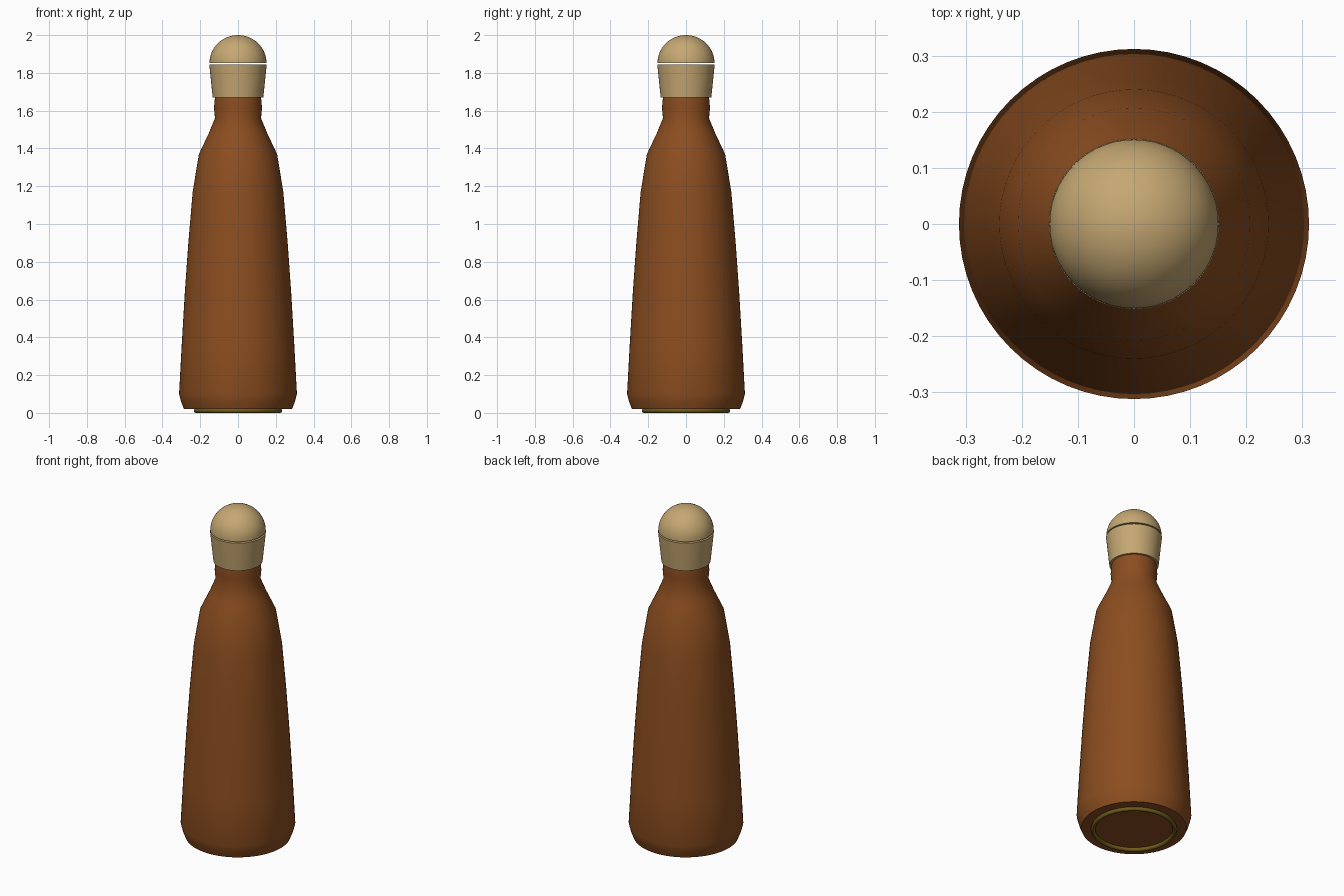
import bpy, math

if "Cube" in bpy.data.objects:
    bpy.data.objects.remove(bpy.data.objects["Cube"])


def material(name, color):
    m = bpy.data.materials.new(name)
    m.diffuse_color = (*color, 1)
    m.use_nodes = True
    m.node_tree.nodes["Principled BSDF"].inputs["Base Color"].default_value = m.diffuse_color
    return m


def lathe(name, profile, mat, n=64, angle=35):
    """Revolve (radius, z) points around z; radius 0 becomes a pole."""
    verts, faces, rings = [], [], []
    for r, z in profile:
        count = 1 if r == 0 else n
        rings.append(range(len(verts), len(verts) + count))
        verts += [(r * math.cos(2 * math.pi * i / n), r * math.sin(2 * math.pi * i / n), z)
                  for i in range(count)]
    for a, b in zip(rings, rings[1:]):
        for i in range(n):
            j = (i + 1) % n
            loop = [a[i % len(a)], a[j % len(a)], b[j % len(b)], b[i % len(b)]]
            faces.append(list(dict.fromkeys(loop)))
    mesh = bpy.data.meshes.new(name)
    mesh.from_pydata(verts, [], faces)
    mesh.materials.append(mat)
    obj = bpy.data.objects.new(name, mesh)
    bpy.context.collection.objects.link(obj)
    bpy.ops.object.select_all(action='DESELECT')
    obj.select_set(True)
    bpy.context.view_layer.objects.active = obj
    bpy.ops.object.shade_smooth_by_angle(angle=math.radians(angle))
    return obj


glaze = material("brown_glaze", (0.26, 0.075, 0.014))
cork = material("cork", (0.56, 0.39, 0.17))
olive = material("olive_ring", (0.16, 0.11, 0.01))

# Bottle body with shoulder and neck
lathe("bottle_body", [
    (0, 0.022), (0.22, 0.02), (0.286, 0.02), (0.301, 0.058), (0.312, 0.10),
    (0.298, 0.36), (0.282, 0.63), (0.263, 0.90), (0.24, 1.17), (0.207, 1.37),
    (0.155, 1.48), (0.122, 1.56), (0.127, 1.615), (0.122, 1.67), (0, 1.67)], glaze)

# Tapered stopper collar
lathe("stopper_collar", [(0, 1.67), (0.134, 1.67), (0.152, 1.844), (0, 1.844)], cork)

# Domed stopper top, separated by a thin gap
dome = [(0.151 * math.cos(math.pi / 2 * k / 14), 1.852 + 0.148 * math.sin(math.pi / 2 * k / 14))
        for k in range(14)]
lathe("stopper_dome", [(0, 1.852)] + dome + [(0, 2.0)], cork)

# Thin foot ring under the base
bpy.ops.mesh.primitive_torus_add(major_radius=0.222, minor_radius=0.012, major_segments=64,
                                 minor_segments=12, location=(0, 0, 0.012))
ring = bpy.context.object
ring.name = "foot_ring"
ring.data.materials.append(olive)
bpy.ops.object.shade_smooth()
